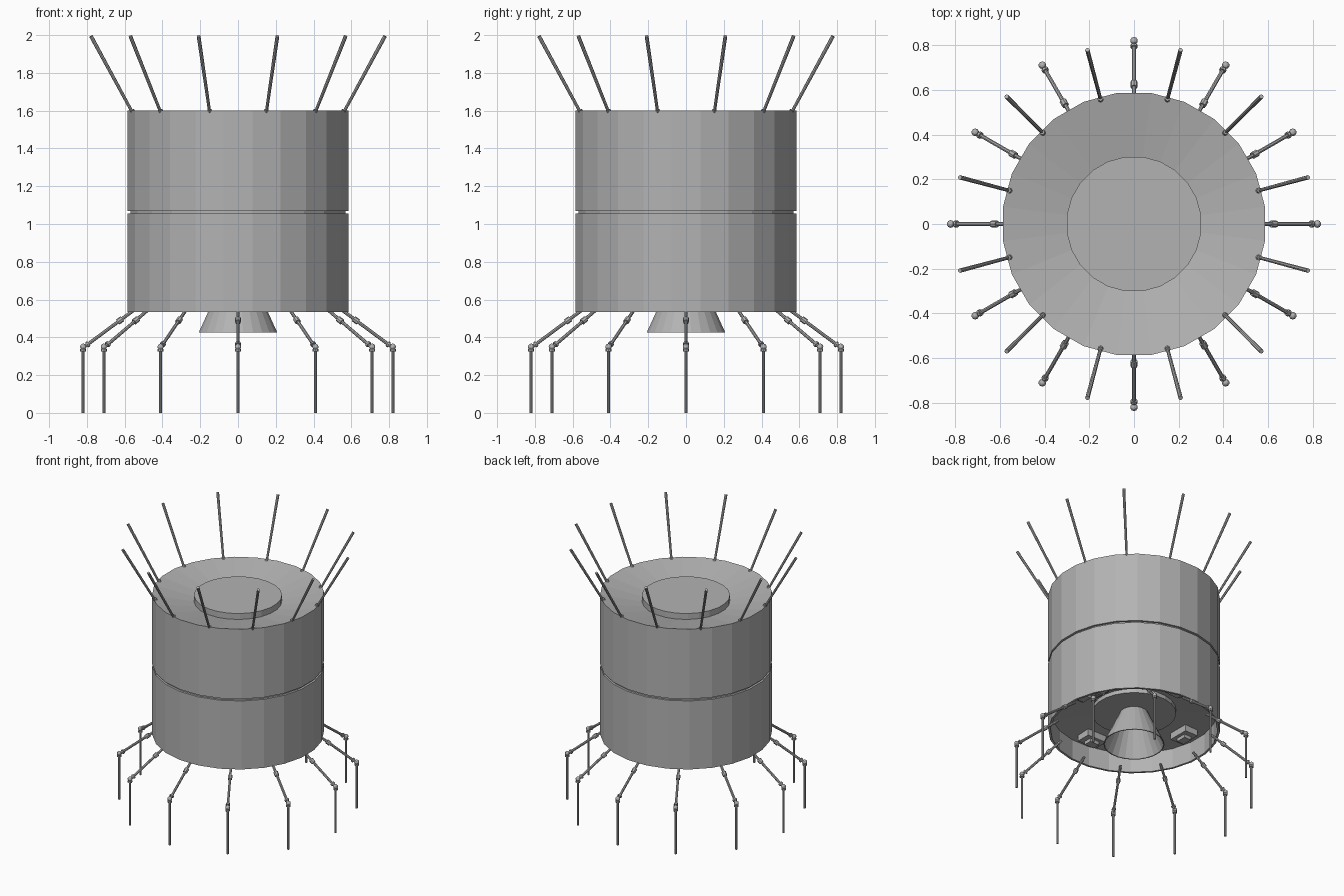
import bpy, bmesh, math
from mathutils import Vector

if "Cube" in bpy.data.objects:
    bpy.data.objects.remove(bpy.data.objects["Cube"])

grey = bpy.data.materials.new("mid_grey")
grey.diffuse_color = (0.45, 0.45, 0.45, 1)
grey.use_nodes = True
grey.node_tree.nodes["Principled BSDF"].inputs["Base Color"].default_value = grey.diffuse_color


def finish(bm, name):
    bmesh.ops.recalc_face_normals(bm, faces=bm.faces)
    me = bpy.data.meshes.new(name)
    bm.to_mesh(me)
    bm.free()
    me.materials.append(grey)
    ob = bpy.data.objects.new(name, me)
    bpy.context.collection.objects.link(ob)
    return ob


def lathe(name, profile, sides=24, closed=False):
    """Revolve (radius, z) points round the z axis; radius 0 becomes one pole."""
    bm = bmesh.new()
    rings = []
    for r, z in profile:
        if r == 0:
            rings.append([bm.verts.new((0, 0, z))] * sides)
            continue
        ring = []
        for i in range(sides):
            a = 2 * math.pi * (i + 0.5) / sides
            ring.append(bm.verts.new((r * math.cos(a), r * math.sin(a), z)))
        rings.append(ring)
    pairs = list(zip(rings, rings[1:]))
    if closed:
        pairs.append((rings[-1], rings[0]))
    for a, b in pairs:
        for i in range(sides):
            j = (i + 1) % sides
            bm.faces.new(list(dict.fromkeys((a[i], a[j], b[j], b[i]))))
    return finish(bm, name)


def add_rod(bm, p, q, r1, r2=None, sides=8):
    p, q = Vector(p), Vector(q)
    d = q - p
    res = bmesh.ops.create_cone(bm, cap_ends=True, segments=sides, radius1=r1,
                                radius2=r1 if r2 is None else r2, depth=d.length)
    rot = Vector((0, 0, 1)).rotation_difference(d).to_matrix()
    for v in res["verts"]:
        v.co = rot @ v.co + (p + q) / 2


def add_ball(bm, p, r):
    res = bmesh.ops.create_uvsphere(bm, u_segments=10, v_segments=6, radius=r)
    for v in res["verts"]:
        v.co += Vector(p)


def add_box(bm, centre, size):
    res = bmesh.ops.create_cube(bm, size=1)
    for v in res["verts"]:
        v.co = Vector(centre) + Vector(a * b for a, b in zip(v.co, size))


# hull: dished top with raised hatch, seam groove, open underside
lathe("hull", [
    (0, 1.585), (0.303, 1.585), (0.303, 1.54), (0.591, 1.60),
    (0.591, 1.07), (0.575, 1.07), (0.575, 1.055), (0.591, 1.055),
    (0.591, 0.535), (0.575, 0.535), (0.575, 0.685),
    (0.29, 0.70), (0.29, 0.67), (0, 0.67)])

# engine nozzle with thin wall
lathe("nozzle", [(0.095, 0.675), (0.21, 0.425), (0.203, 0.425), (0.088, 0.675)],
      closed=True)

# equipment boxes under the deck
bm = bmesh.new()
for k in range(4):
    c, s = round(math.cos(k * math.pi / 2)), round(math.sin(k * math.pi / 2))
    for r, rad, tan, z, h in ((0.45, 0.11, 0.16, 0.67, 0.05), (0.45, 0.06, 0.08, 0.635, 0.03)):
        size = (rad, tan, h) if c else (tan, rad, h)
        add_box(bm, (r * c, r * s, z), size)
finish(bm, "equipment_boxes")

# twelve bent legs, and twelve antennas set between them
for k in range(12):
    a = math.radians(30 * k)
    b = a + math.radians(15)

    def at(r, z, t=a):
        return (r * math.cos(t), r * math.sin(t), z)

    bm = bmesh.new()
    add_rod(bm, at(0.53, 0.56), at(0.82, 0.345), 0.009)
    add_rod(bm, at(0.82, 0), at(0.82, 0.345), 0.008)
    add_rod(bm, at(0.612, 0.499), at(0.636, 0.481), 0.016)
    add_rod(bm, at(0.82, 0.325), at(0.82, 0.337), 0.016)
    add_rod(bm, at(0.79, 0.367), at(0.80, 0.360), 0.016)
    add_ball(bm, at(0.82, 0.35), 0.017)
    finish(bm, f"leg_{k + 1}")

    bm = bmesh.new()
    add_rod(bm, at(0.57, 1.575, b), at(0.806, 1.995, b), 0.008, 0.010)
    add_rod(bm, at(0.574, 1.59, b), at(0.581, 1.604, b), 0.012)
    finish(bm, f"antenna_{k + 1}")
